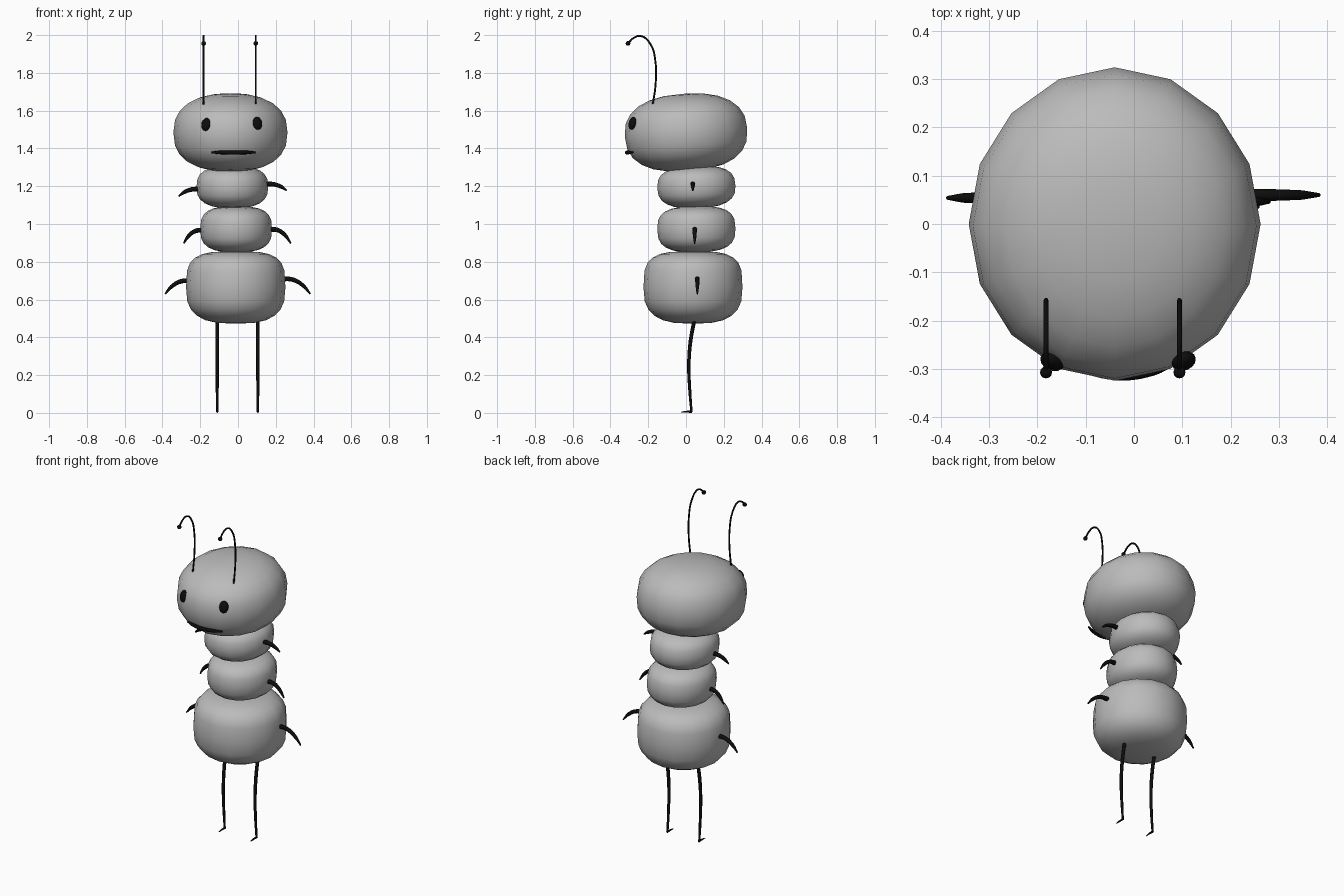
import bpy, bmesh, math
from mathutils import Vector, Matrix

if "Cube" in bpy.data.objects:
    bpy.data.objects.remove(bpy.data.objects["Cube"])


def material(name, rgb):
    m = bpy.data.materials.new(name)
    m.diffuse_color = (*rgb, 1)
    m.use_nodes = True
    m.node_tree.nodes["Principled BSDF"].inputs["Base Color"].default_value = m.diffuse_color
    return m


GREY = material("body grey", (0.5, 0.5, 0.5))
BLACK = material("black", (0.004, 0.004, 0.004))


def blob(name, mat, center, radii, n_top=2, n_bot=2, rot=(0, 0, 0), u=16, v=12):
    """Sphere whose vertical profile is a superellipse (rounded pebble)."""
    bm = bmesh.new()
    bmesh.ops.create_uvsphere(bm, u_segments=u, v_segments=v, radius=1)
    for vert in bm.verts:
        x, y, z = vert.co
        r = math.hypot(x, y)
        n = n_top if z > 0 else n_bot
        k = r ** (2 / n) / r if r > 1e-5 else 0
        h = math.copysign(abs(z) ** (2 / n), z)
        vert.co = (x * k * radii[0], y * k * radii[1], h * radii[2])
    for f in bm.faces:
        f.smooth = True
    me = bpy.data.meshes.new(name)
    bm.to_mesh(me)
    bm.free()
    me.materials.append(mat)
    ob = bpy.data.objects.new(name, me)
    ob.location = center
    ob.rotation_euler = [math.radians(a) for a in rot]
    bpy.context.collection.objects.link(ob)
    return ob


def tube(name, points, radii):
    """Smooth tapered tube through the points."""
    cu = bpy.data.curves.new(name, 'CURVE')
    cu.dimensions = '3D'
    cu.bevel_depth = 1
    cu.bevel_resolution = 2
    cu.resolution_u = 5
    cu.use_fill_caps = True
    sp = cu.splines.new('BEZIER')
    sp.bezier_points.add(len(points) - 1)
    for bp, p, r in zip(sp.bezier_points, points, radii):
        bp.co = p
        bp.radius = r
        bp.handle_left_type = bp.handle_right_type = 'AUTO'
    cu.materials.append(BLACK)
    ob = bpy.data.objects.new(name, cu)
    bpy.context.collection.objects.link(ob)
    bpy.ops.object.select_all(action='DESELECT')
    ob.select_set(True)
    bpy.context.view_layer.objects.active = ob
    bpy.ops.object.convert(target='MESH')
    ob = bpy.context.object
    for f in ob.data.polygons:
        f.use_smooth = True


# Head and three stacked body segments
blob("head", GREY, (-0.04, 0, 1.485), (0.302, 0.325, 0.205), 2.4, 2.5, (4, 0, 0))
blob("upper_body", GREY, (-0.03, 0.055, 1.195), (0.19, 0.207, 0.112), 2.8, 2.6, (2, 0, 0))
blob("middle_body", GREY, (-0.01, 0.055, 0.972), (0.19, 0.207, 0.122), 3, 2.8, (1, 0, 0))
blob("lower_body", GREY, (-0.012, 0.037, 0.664), (0.263, 0.262, 0.192), 3.5, 2.8)

# Eyes, turned to follow the head surface
for name, x, z, turn in (("left_eye", -0.169, 1.527, -24), ("right_eye", 0.103, 1.533, 24)):
    blob(name, BLACK, (x, -0.284, z), (0.026, 0.018, 0.035), rot=(-14, 0, turn), u=14, v=10)

# Mouth, bent round the face
tube("mouth", [(-0.14, -0.285, 1.379), (-0.09, -0.303, 1.379), (-0.024, -0.313, 1.378),
               (0.042, -0.303, 1.379), (0.092, -0.282, 1.379)],
     [0.005, 0.010, 0.011, 0.010, 0.005])

# Antennae with ball tips
FEELER = [(-0.178, 1.62), (-0.161, 1.74), (-0.162, 1.86), (-0.187, 1.95),
          (-0.238, 1.995), (-0.28, 1.983), (-0.305, 1.957)]
for side, x in (("left", -0.182), ("right", 0.094)):
    tube(side + "_antenna", [(x, y, z) for y, z in FEELER], [0.005] * len(FEELER))
    blob(side + "_antenna_tip", BLACK, (x, -0.307, 1.956), (0.0125,) * 3, u=12, v=8)

# Arms: arched tapered spikes (root x, root z, tip x, tip z, y)
ARMS = {"left_upper_arm": (-0.20, 1.185, -0.314, 1.147, 0.036),
        "right_upper_arm": (0.145, 1.212, 0.258, 1.177, 0.036),
        "left_middle_arm": (-0.185, 0.967, -0.288, 0.897, 0.046),
        "right_middle_arm": (0.165, 0.972, 0.28, 0.897, 0.046),
        "left_lower_arm": (-0.25, 0.70, -0.386, 0.630, 0.054),
        "right_lower_arm": (0.23, 0.71, 0.383, 0.630, 0.060)}
for name, (x0, z0, x1, z1, y) in ARMS.items():
    dx, dz = x1 - x0, z1 - z0
    tube(name, [(x0, y, z0), (x0 + dx * 0.4, y, z0 + dz * 0.06),
                (x0 + dx * 0.75, y, z0 + dz * 0.45), (x1, y, z1)],
         [0.013, 0.012, 0.010, 0.004])

# Legs with small pointed feet
for side, x in (("left", -0.11), ("right", 0.105)):
    tube(side + "_leg", [(x, 0.046, 0.50), (x, 0.024, 0.38), (x, 0.015, 0.25),
                         (x, 0.020, 0.12), (x, 0.029, 0.004)],
         [0.010, 0.010, 0.009, 0.008, 0.006])
    tube(side + "_foot", [(x, 0.033, 0.006), (x, 0.0, 0.006), (x, -0.027, 0.003)],
         [0.006, 0.005, 0.002])
